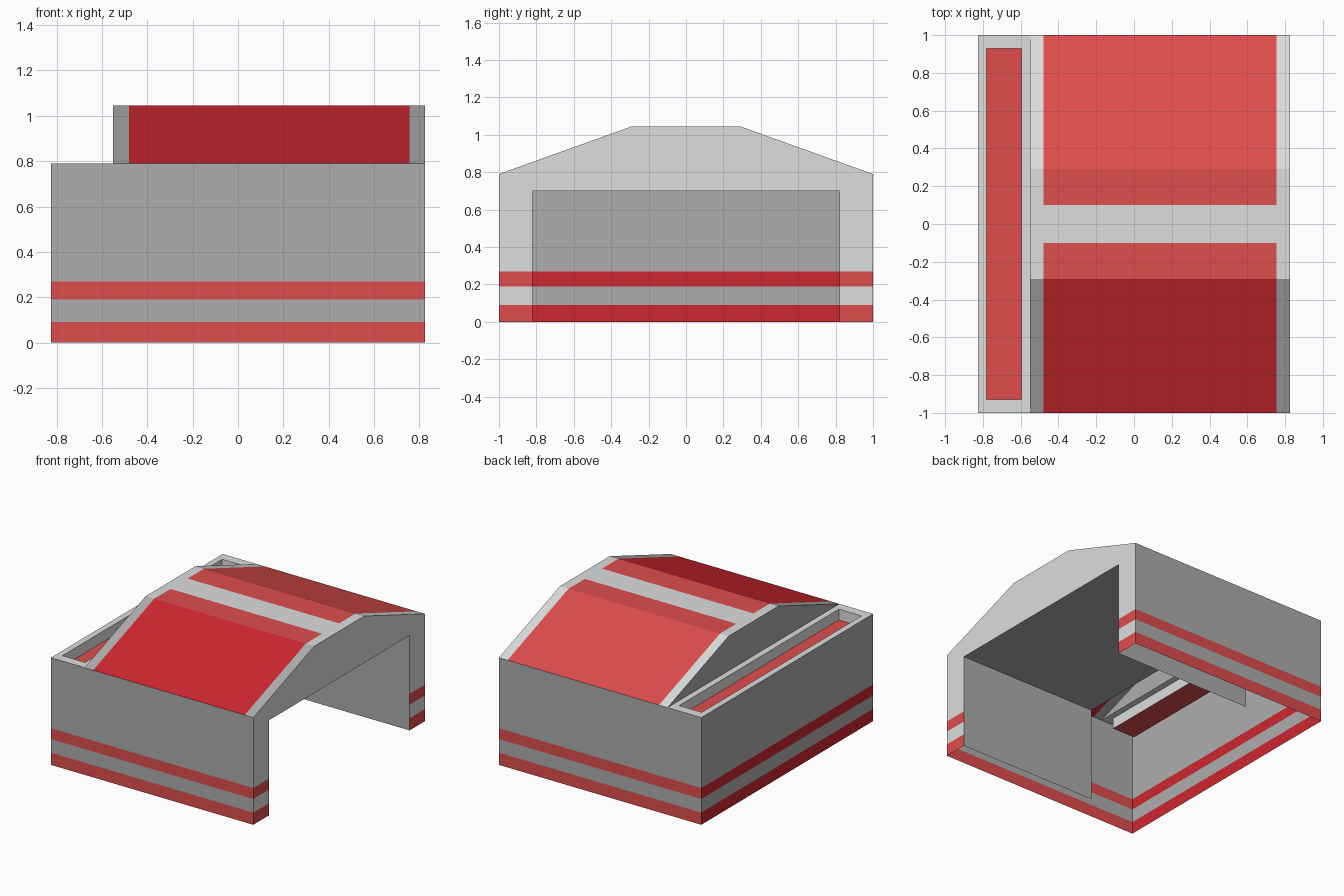
import bpy, bmesh
from mathutils import Vector

if "Cube" in bpy.data.objects:
    bpy.data.objects.remove(bpy.data.objects["Cube"])


def material(name, r, g, b):
    lin = [((c / 255 + 0.055) / 1.055) ** 2.4 for c in (r, g, b)]
    m = bpy.data.materials.new(name)
    m.diffuse_color = (*lin, 1)
    m.use_nodes = True
    m.node_tree.nodes["Principled BSDF"].inputs["Base Color"].default_value = m.diffuse_color
    return m


MATS = [material("mid_gray", 174, 174, 174), material("light_gray", 220, 222, 221),
        material("light_red", 223, 77, 77), material("deep_red", 206, 38, 48)]
MID, LIGHT, RED, DEEP = range(4)

X0, X1, Y1 = -0.825, 0.825, 1.0      # footprint
EAVE, RIDGE, RIDGE_Y = 0.79, 1.045, 0.29
ROOF_X = -0.55                       # back end of the roof
OPEN_Y, OPEN_Z, TUNNEL_X = 0.82, 0.70, -0.31


def part(name, polys, paint, cuts=(), facing=None):
    """Sheet part: polygons, cut along axis planes, painted by face centre.
    facing = direction each face should look, as a function of its centre."""
    bm = bmesh.new()
    for p in polys:
        f = bm.faces.new([bm.verts.new(v) for v in p])
        f.normal_update()
        if facing and f.normal.dot(Vector(facing(f.calc_center_median()))) < 0:
            f.normal_flip()
    for axis, val in cuts:
        n = Vector((0, 0, 0))
        n[axis] = 1
        bmesh.ops.bisect_plane(bm, geom=bm.verts[:] + bm.edges[:] + bm.faces[:],
                               plane_co=n * val, plane_no=n, dist=1e-5)
    bmesh.ops.remove_doubles(bm, verts=bm.verts[:], dist=1e-4)
    for f in bm.faces:
        f.material_index = paint(f.calc_center_median())
    me = bpy.data.meshes.new(name)
    bm.to_mesh(me)
    bm.free()
    for m in MATS:
        me.materials.append(m)
    ob = bpy.data.objects.new(name, me)
    bpy.context.collection.objects.link(ob)
    return ob


def striped(base, stripe):
    return lambda c: stripe if c.z < 0.09 or 0.19 < c.z < 0.27 else base


STRIPES = [(2, 0.09), (2, 0.19), (2, 0.27)]


def wall_y(y, xa, xb, h):
    return [(xa, y, 0), (xb, y, 0), (xb, y, h), (xa, y, h)]


def wall_x(x, ya, yb, h):
    return [(x, ya, 0), (x, yb, 0), (x, yb, h), (x, ya, h)]


# Outer walls with two stripes
for name, s in (("front_wall", -1), ("rear_wall", 1)):
    part(name, [wall_y(s * Y1, X0, X1, EAVE)], striped(MID, RED), STRIPES,
         lambda c, s=s: (0, s, 0))
part("left_wall", [wall_x(X0, -Y1, Y1, EAVE)], striped(MID, DEEP), STRIPES,
     lambda c: (-1, 0, 0))

# Entrance face: two piers and the gable above the opening
gable = [(-Y1, EAVE), (-RIDGE_Y, RIDGE), (RIDGE_Y, RIDGE), (Y1, EAVE)]
part("entrance_face",
     [wall_x(X1, -Y1, -OPEN_Y, OPEN_Z), wall_x(X1, OPEN_Y, Y1, OPEN_Z),
      [(X1, -Y1, OPEN_Z)] + [(X1, y, z) for y, z in gable] + [(X1, Y1, OPEN_Z)]],
     striped(LIGHT, RED), STRIPES, lambda c: (1, 0, 0))

# Tunnel lining behind the opening
part("tunnel_lining",
     [wall_y(-OPEN_Y, TUNNEL_X, X1, OPEN_Z), wall_y(OPEN_Y, TUNNEL_X, X1, OPEN_Z),
      [(TUNNEL_X, -OPEN_Y, OPEN_Z), (X1, -OPEN_Y, OPEN_Z),
       (X1, OPEN_Y, OPEN_Z), (TUNNEL_X, OPEN_Y, OPEN_Z)]],
     lambda c: MID, facing=lambda c: (0, -c.y, -1 if c.z > 0.6 else 0))


# Roof with red panels; the front slope uses the deeper colours
def roof_paint(c):
    front_slope = c.y < -RIDGE_Y
    if -0.48 < c.x < 0.755 and abs(c.y) > 0.1:
        return DEEP if front_slope else RED
    return MID if front_slope else LIGHT


part("roof",
     [[(ROOF_X, *a), (X1, *a), (X1, *b), (ROOF_X, *b)] for a, b in zip(gable, gable[1:])],
     roof_paint, [(0, -0.48), (0, 0.755), (1, -0.1), (1, 0.1)], lambda c: (0, 0, 1))
part("roof_end", [[(ROOF_X, y, z) for y, z in gable]], lambda c: MID,
     facing=lambda c: (-1, 0, 0))


# Sunken gutter beside the roof: rim, inner sides and red floor
def ring(xa, xb, y, z):
    return [(xa, -y, z), (xb, -y, z), (xb, y, z), (xa, y, z)]


rings = [ring(X0, ROOF_X, Y1, EAVE), ring(-0.78, -0.595, 0.93, EAVE),
         ring(-0.78, -0.595, 0.93, 0.71)]
quads = [[a[i], a[(i + 1) % 4], b[(i + 1) % 4], b[i]]
         for a, b in zip(rings, rings[1:]) for i in range(4)]
part("gutter", quads + [rings[2]], lambda c: RED if c.z < 0.715 else LIGHT)
